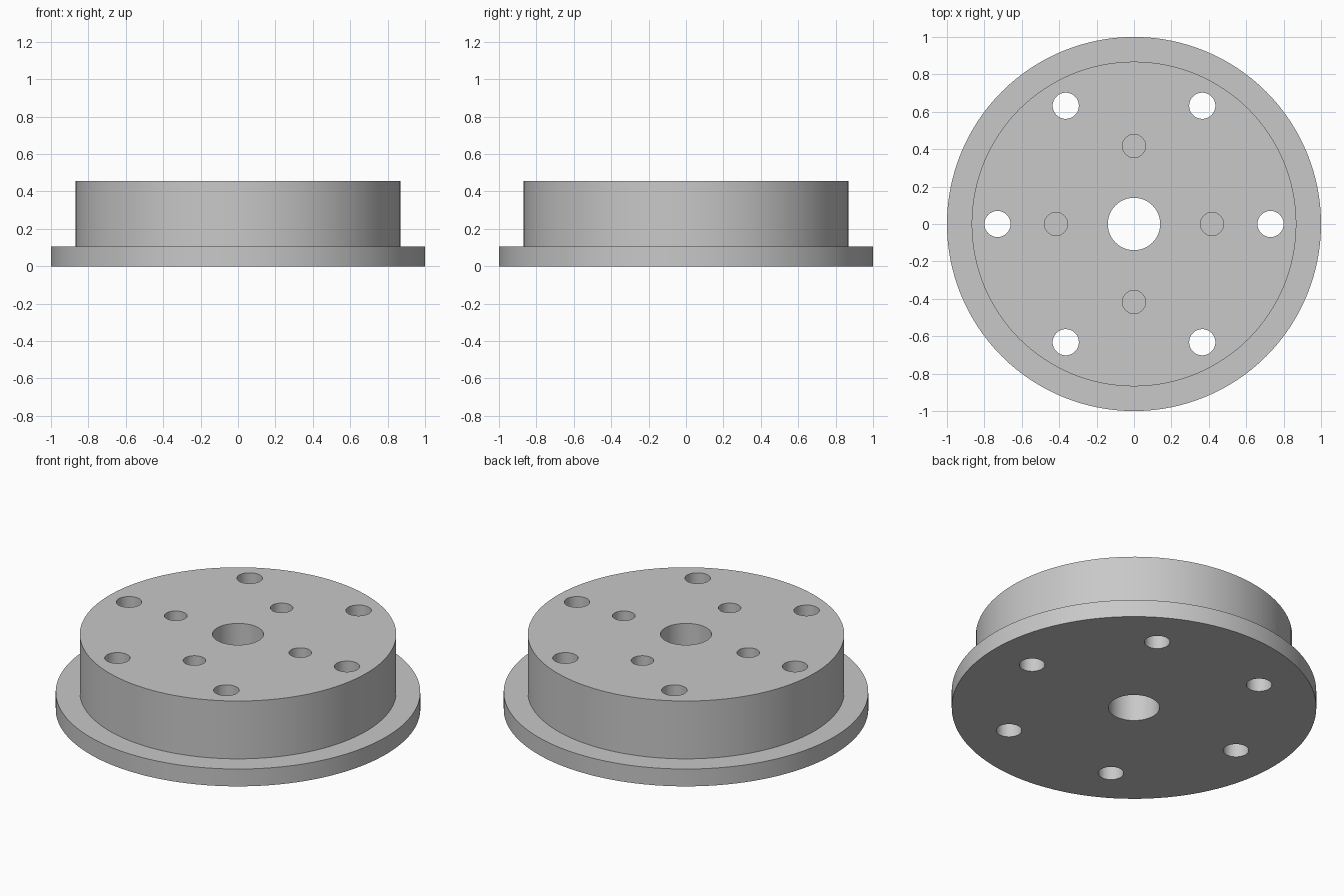
import bpy
import bmesh
import math
from mathutils import Matrix, Vector

default = bpy.data.objects.get("Cube")
if default:
    bpy.data.objects.remove(default, do_unlink=True)

HEIGHT = 0.455
FLANGE_TOP = 0.105
BLIND_DEPTH = 0.25


def make_object(name, bm):
    bmesh.ops.recalc_face_normals(bm, faces=bm.faces)
    mesh = bpy.data.meshes.new(name)
    bm.to_mesh(mesh)
    bm.free()
    obj = bpy.data.objects.new(name, mesh)
    bpy.context.collection.objects.link(obj)
    return obj


def lathe(name, profile, steps):
    """Revolve a closed (radius, height) profile around z."""
    bm = bmesh.new()
    verts = [bm.verts.new((r, 0, z)) for r, z in profile]
    edges = [bm.edges.new((v, verts[i - 1])) for i, v in enumerate(verts)]
    bmesh.ops.spin(bm, geom=verts + edges, cent=(0, 0, 0), axis=(0, 0, 1),
                   angle=math.tau, steps=steps, use_merge=True)
    bmesh.ops.remove_doubles(bm, verts=bm.verts, dist=0.0001)
    return make_object(name, bm)


def ring_of_cylinders(bm, count, ring_radius, radius, bottom, top):
    for i in range(count):
        a = math.tau * i / count
        centre = Vector((ring_radius * math.cos(a), ring_radius * math.sin(a),
                         (bottom + top) / 2))
        bmesh.ops.create_cone(bm, cap_ends=True, segments=48, radius1=radius,
                              radius2=radius, depth=top - bottom,
                              matrix=Matrix.Translation(centre))


# Flanged hub with its central bore
hub = lathe("flanged_hub", [(0.14, 0), (1, 0), (1, FLANGE_TOP), (0.868, FLANGE_TOP),
                            (0.868, HEIGHT), (0.14, HEIGHT)], 128)

# Six through holes and four blind holes
bm = bmesh.new()
ring_of_cylinders(bm, 6, 0.73, 0.07, -0.1, HEIGHT + 0.1)
ring_of_cylinders(bm, 4, 0.417, 0.062, HEIGHT - BLIND_DEPTH, HEIGHT + 0.1)
cutter = make_object("hole_cutter", bm)
cutter.hide_render = True

cut = hub.modifiers.new("holes", "BOOLEAN")
cut.operation = "DIFFERENCE"
cut.solver = "EXACT"
cut.object = cutter

bpy.ops.object.select_all(action="DESELECT")
hub.select_set(True)
bpy.context.view_layer.objects.active = hub
bpy.ops.object.modifier_apply(modifier=cut.name)
bpy.data.objects.remove(cutter, do_unlink=True)

# Plain grey metal
grey = bpy.data.materials.new("light_grey")
grey.use_nodes = True
colour = (0.58, 0.58, 0.58, 1)
grey.diffuse_color = colour
grey.node_tree.nodes["Principled BSDF"].inputs["Base Color"].default_value = colour
hub.data.materials.clear()
hub.data.materials.append(grey)

bpy.ops.object.shade_smooth_by_angle(angle=math.radians(30))
